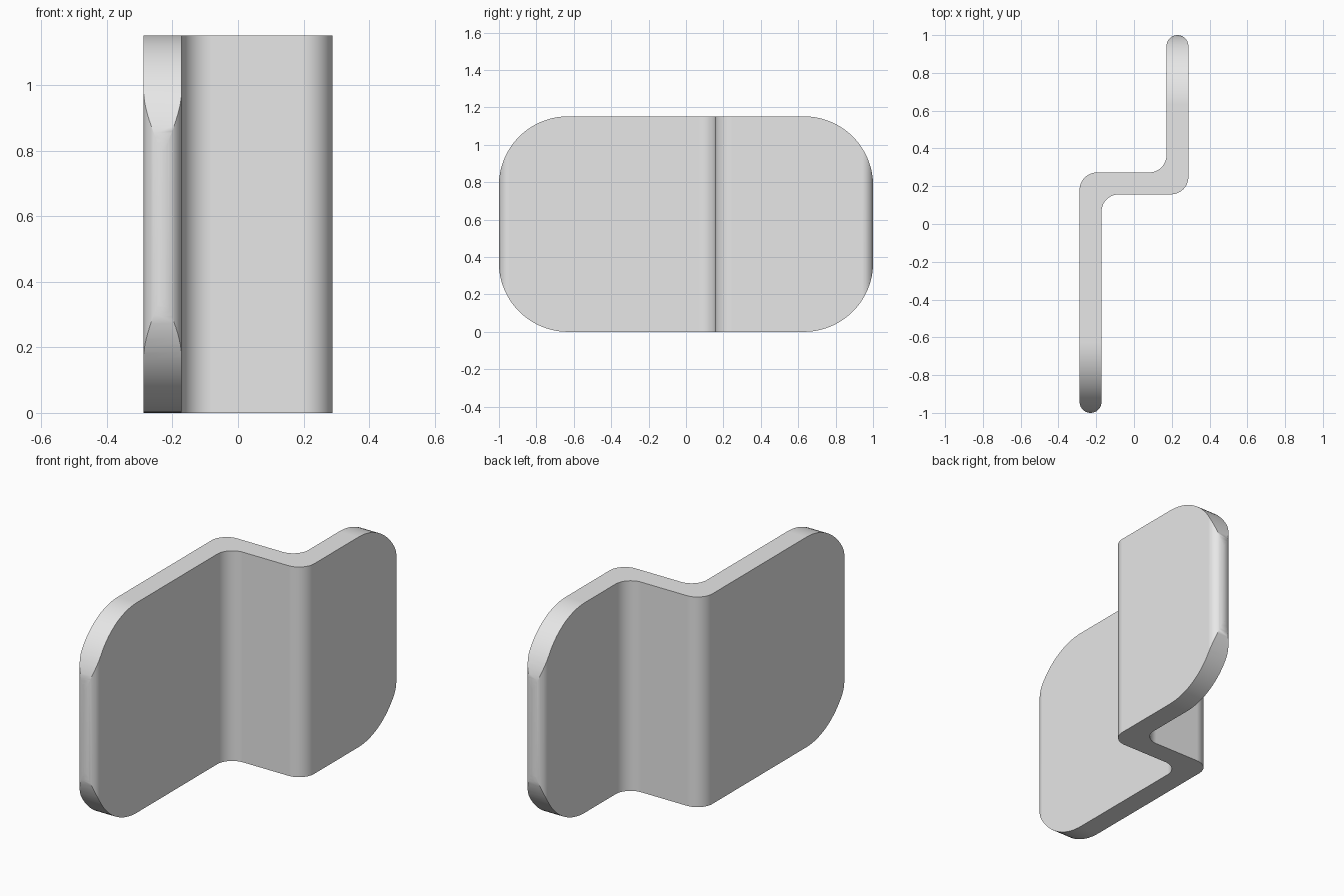
import bpy, bmesh, math
from mathutils import Vector, Matrix

if "Cube" in bpy.data.objects:
    bpy.data.objects.remove(bpy.data.objects["Cube"], do_unlink=True)

HALF_X, THICK, HEIGHT = 0.288, 0.116, 1.152
WEB_LOW = 0.157
WEB_HIGH = WEB_LOW + THICK
TIP, BEND = THICK / 2 - 0.0002, 0.092


def rounded_outline(corners, steps):
    """Round each (x, y, radius) right-angle corner of a closed outline."""
    points = []
    for i, (x, y, r) in enumerate(corners):
        p = Vector((x, y))
        a = (Vector(corners[i - 1][:2]) - p).normalized()
        b = (Vector(corners[(i + 1) % len(corners)][:2]) - p).normalized()
        centre = p + (a + b) * r
        for s in range(steps + 1):
            t = s / steps * math.pi / 2
            points.append(centre - b * r * math.cos(t) - a * r * math.sin(t))
    return points


def prism(name, outline, low, high, matrix=Matrix()):
    """Extrude an outline along its own z axis, then place it."""
    bm = bmesh.new()
    face = bm.faces.new([bm.verts.new((p.x, p.y, low)) for p in outline])
    new = bmesh.ops.extrude_face_region(bm, geom=[face])["geom"]
    verts = [v for v in new if isinstance(v, bmesh.types.BMVert)]
    bmesh.ops.translate(bm, verts=verts, vec=(0, 0, high - low))
    bmesh.ops.transform(bm, matrix=matrix, verts=bm.verts)
    bmesh.ops.recalc_face_normals(bm, faces=bm.faces)
    mesh = bpy.data.meshes.new(name)
    bm.to_mesh(mesh)
    bm.free()
    obj = bpy.data.objects.new(name, mesh)
    bpy.context.collection.objects.link(obj)
    return obj


# Offset plate: plan outline with round tips and filleted bends
inner = HALF_X - THICK
half_outline = [(-inner, -1, TIP), (-inner, WEB_LOW, BEND),
                (HALF_X, WEB_LOW, BEND), (HALF_X, 1, TIP)]
other_half = [(inner, 1, TIP), (inner, WEB_HIGH, BEND),
              (-HALF_X, WEB_HIGH, BEND), (-HALF_X, -1, TIP)]
plate = prism("offset_bracket", rounded_outline(half_outline + other_half, 12),
              -0.1, HEIGHT + 0.1)

# Side silhouette with large rounded corners, used to trim the plate
edge, radius = 1.0005, 0.37
side = [(-edge, 0, radius), (edge, 0, radius),
        (edge, HEIGHT, radius), (-edge, HEIGHT, radius)]
to_side = Matrix(((0, 0, 1, 0), (1, 0, 0, 0), (0, 1, 0, 0), (0, 0, 0, 1)))
cutter = prism("corner_trimmer", rounded_outline(side, 24), -0.5, 0.5, to_side)
cutter.hide_render = True

trim = plate.modifiers.new("Trim", "BOOLEAN")
trim.operation = "INTERSECT"
trim.solver = "EXACT"
trim.object = cutter

for obj in bpy.context.selected_objects:
    obj.select_set(False)
plate.select_set(True)
bpy.context.view_layer.objects.active = plate
bpy.ops.object.modifier_apply(modifier=trim.name)
bpy.data.objects.remove(cutter, do_unlink=True)

# Grey finish
grey = bpy.data.materials.new("plain_grey")
grey.use_nodes = True
colour = (0.8, 0.8, 0.8, 1)
grey.diffuse_color = colour
grey.node_tree.nodes["Principled BSDF"].inputs["Base Color"].default_value = colour
plate.data.materials.clear()
plate.data.materials.append(grey)

# Smooth bends with crisp edges and flat walls
bpy.ops.object.shade_smooth_by_angle(angle=math.radians(30))
normals = plate.modifiers.new("Flat walls", "WEIGHTED_NORMAL")
normals.keep_sharp = True
